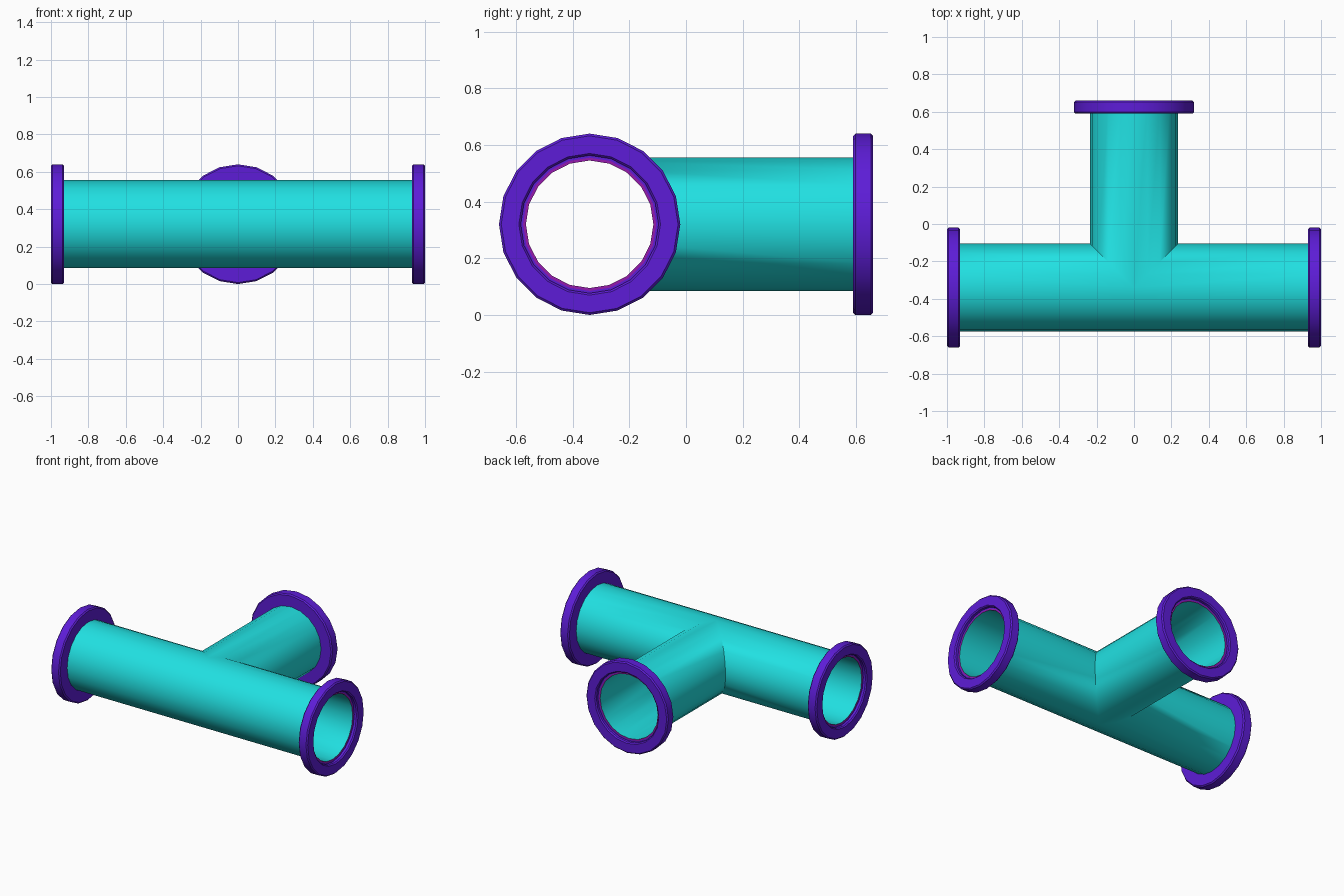
import bpy, bmesh, math

if "Cube" in bpy.data.objects:
    bpy.data.objects.remove(bpy.data.objects["Cube"])

SIDES = 20
AXIS_Y, AXIS_Z = -0.34, 0.32      # centre where the three arms meet
R_OUT, R_IN, R_FLANGE = 0.235, 0.225, 0.32
PIPE_END = 0.975

# Each arm maps (distance along arm, sine part, cosine part) to model space
ARMS = {
    "left": lambda a, s, c: (-a, s + AXIS_Y, c + AXIS_Z),
    "right": lambda a, s, c: (a, s + AXIS_Y, c + AXIS_Z),
    "back": lambda a, s, c: (s, a + AXIS_Y, c + AXIS_Z),
}


def material(name, rgb):
    m = bpy.data.materials.new(name)
    m.diffuse_color = (*rgb, 1)
    m.use_nodes = True
    m.node_tree.nodes["Principled BSDF"].inputs["Base Color"].default_value = m.diffuse_color
    return m


def finish(bm, name, mats, angle):
    bmesh.ops.remove_doubles(bm, verts=bm.verts[:], dist=0.0005)
    bmesh.ops.recalc_face_normals(bm, faces=bm.faces[:])
    me = bpy.data.meshes.new(name)
    bm.to_mesh(me)
    bm.free()
    for m in mats:
        me.materials.append(m)
    ob = bpy.data.objects.new(name, me)
    bpy.context.collection.objects.link(ob)
    bpy.ops.object.select_all(action='DESELECT')
    bpy.context.view_layer.objects.active = ob
    ob.select_set(True)
    bpy.ops.object.shade_smooth_by_angle(angle=math.radians(angle))


def ring(bm, place, r, along):
    verts = []
    for i in range(SIDES):
        t = 2 * math.pi * i / SIDES
        s, c = r * math.sin(t), r * math.cos(t)
        verts.append(bm.verts.new(place(along(s), s, c)))
    return verts


def bridge(bm, a, b, mat=0):
    for i in range(SIDES):
        j = (i + 1) % SIDES
        bm.faces.new((a[i], a[j], b[j], b[i])).material_index = mat


cyan = material("cyan", (0.015, 0.75, 0.76))
purple = material("purple", (0.11, 0.012, 0.68))
magenta = material("magenta", (0.30, 0.01, 0.42))

# Hollow tee pipe: arms meet along mitred seams, inside and out
bm = bmesh.new()
for arm, place in ARMS.items():
    seam = abs if arm == "back" else (lambda s: max(0.0, s))
    ends = []
    for r in (R_OUT, R_IN):
        start = ring(bm, place, r, seam)
        end = ring(bm, place, r, lambda s: PIPE_END)
        bridge(bm, start, end)
        ends.append(end)
    bridge(bm, ends[0], ends[1], 1)   # coloured pipe mouth
finish(bm, "tee_pipe", [cyan, magenta], 60)

# Flange ring with softened rims on each arm
B = 0.008
PROFILE = [
    (0.93, R_OUT), (0.93, R_FLANGE - B), (0.93 + B, R_FLANGE),
    (1 - B, R_FLANGE), (1, R_FLANGE - B), (1, 0.25),
    (1 - B, 0.243), (PIPE_END, 0.243), (PIPE_END, R_OUT),
]
for arm, place in ARMS.items():
    bm = bmesh.new()
    rings = [ring(bm, place, r, lambda s, a=a: a) for a, r in PROFILE]
    for k in range(len(rings)):
        bridge(bm, rings[k], rings[(k + 1) % len(rings)])
    finish(bm, arm + "_flange", [purple], 30)
